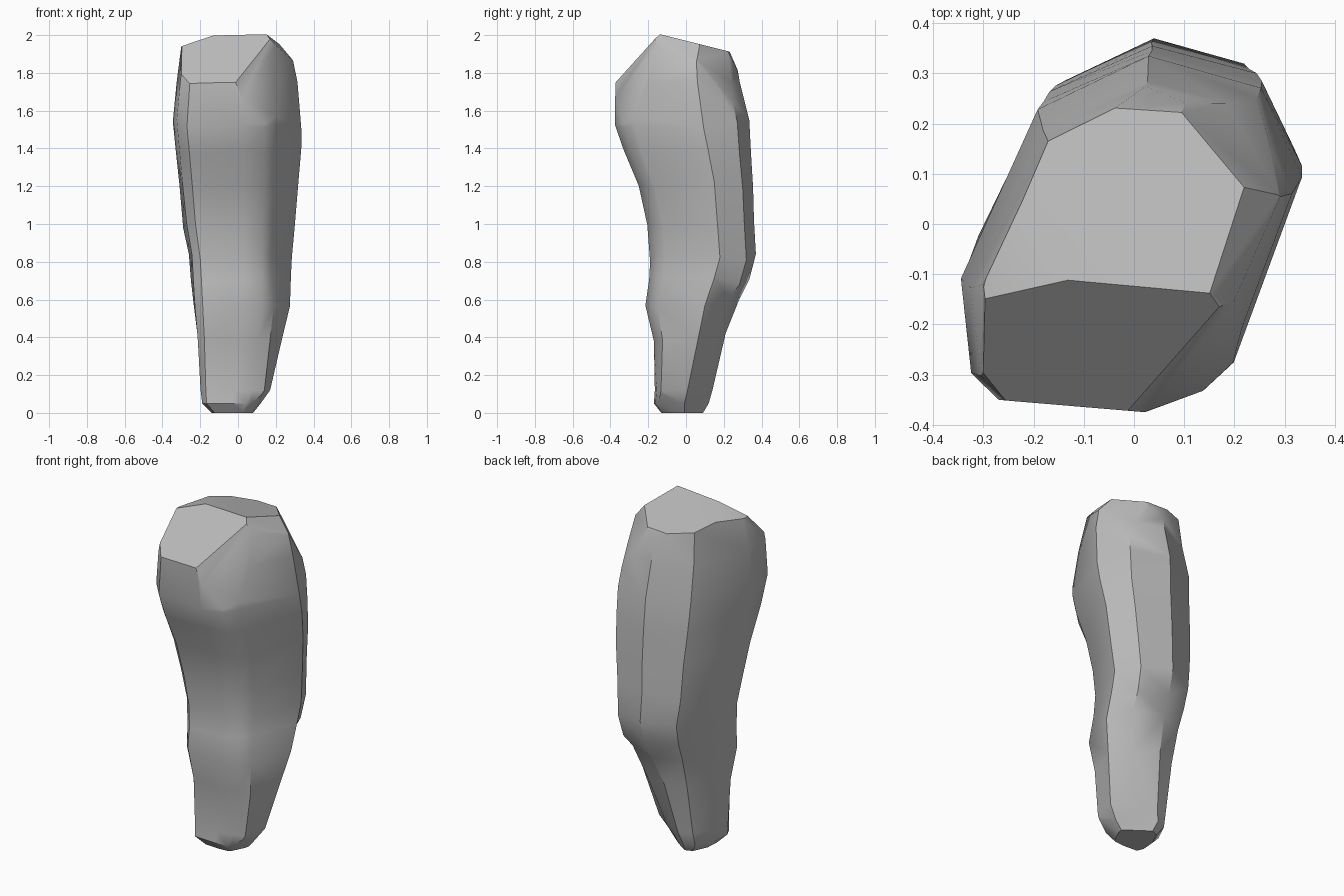
import bpy, bmesh, math, random
from mathutils import Vector

cube = bpy.data.objects.get("Cube")
if cube:
    bpy.data.objects.remove(cube)
random.seed(4)

# Plain stone colour
stone = bpy.data.materials.new("grey_stone")
stone.use_nodes = True
colour = (0.5, 0.5, 0.5, 1)
stone.diffuse_color = colour
stone.node_tree.nodes["Principled BSDF"].inputs["Base Color"].default_value = colour

# Cross-sections scaled to the unit square: narrow foot and skewed upper body
foot = [(-.85, -.95), (0, -1), (.5, -.95), (.88, -.8), (1, .1), (.4, .58),
        (-.22, 1), (-.6, .85), (-.95, .1), (-1, -.6)]
body = [(-.78, -.93), (.08, -1), (.42, -.88), (.6, -.72), (1, .32), (.76, .82),
        (.1, 1), (-.55, .7), (-1, -.25), (-.94, -.78)]

# Height, x range and y range of each level
levels = [(0.0, -.14, .08, -.13, .09), (.05, -.19, .12, -.17, .12),
          (.12, -.20, .17, -.165, .14), (.4, -.22, .23, -.17, .21),
          (.58, -.24, .275, -.215, .28), (.7, -.25, .28, -.195, .335),
          (.82, -.26, .285, -.19, .37), (1.0, -.29, .30, -.205, .36),
          (1.2, -.31, .32, -.25, .355), (1.38, -.33, .335, -.33, .345),
          (1.53, -.345, .335, -.375, .335), (1.75, -.325, .315, -.375, .285),
          (2.02, -.29, .26, -.33, .24)]

bm = bmesh.new()
rings = []
for z, x0, x1, y0, y1 in levels:
    blend = min(1, z / .75)
    ring = []
    for (fx, fy), (bx, by) in zip(foot, body):
        u, v = fx + (bx - fx) * blend, fy + (by - fy) * blend
        lift = random.uniform(-.025, .025) if .3 < z < 1.7 else 0
        ring.append(bm.verts.new(((x0 + x1) / 2 + u * (x1 - x0) / 2,
                                  (y0 + y1) / 2 + v * (y1 - y0) / 2, z + lift)))
    rings.append(ring)
count = len(body)
for low, high in zip(rings, rings[1:]):
    for i in range(count):
        j = (i + 1) % count
        bm.faces.new((low[i], low[j], high[j], high[i]))
bm.faces.new(rings[0][::-1])
bm.faces.new(rings[-1])

# Chiselled planes that shape the crown and the broken foot: point, outward normal
chips = [((0, -.12, 2), (0, .25, 1)), ((0, -.125, 2), (-.08, -.7, .7)),
         ((-.16, -.05, 1.985), (-.35, .05, 1)), ((.2, 0, 1.965), (.74, -.08, .64)),
         ((0, .23, 1.91), (.05, .85, .4)), ((-.27, 0, 1.94), (-.85, .2, .4)),
         ((.17, -.2, 1.87), (.55, -.75, .24)), ((.13, .19, 1.91), (.64, .64, .42)),
         ((-.15, .2, 1.9), (-.55, .7, .4)), ((.06, -.13, .03), (.6, -.3, -.6))]
for point, normal in chips:
    cut = bmesh.ops.bisect_plane(bm, geom=bm.verts[:] + bm.edges[:] + bm.faces[:],
                                 plane_co=Vector(point), plane_no=Vector(normal).normalized(),
                                 clear_outer=True)
    edges = [e for e in cut["geom_cut"] if isinstance(e, bmesh.types.BMEdge)]
    bmesh.ops.holes_fill(bm, edges=edges, sides=0)

bmesh.ops.remove_doubles(bm, verts=bm.verts[:], dist=.004)
bmesh.ops.triangulate(bm, faces=[f for f in bm.faces if len(f.verts) == 4])
bmesh.ops.recalc_face_normals(bm, faces=bm.faces[:])
mesh = bpy.data.meshes.new("standing_stone")
bm.to_mesh(mesh)
bm.free()
mesh.materials.append(stone)
rock = bpy.data.objects.new("standing_stone", mesh)
bpy.context.collection.objects.link(rock)

# Soft faces with crisp ridges
bpy.ops.object.select_all(action="DESELECT")
rock.select_set(True)
bpy.context.view_layer.objects.active = rock
bpy.ops.object.shade_smooth_by_angle(angle=math.radians(36))
